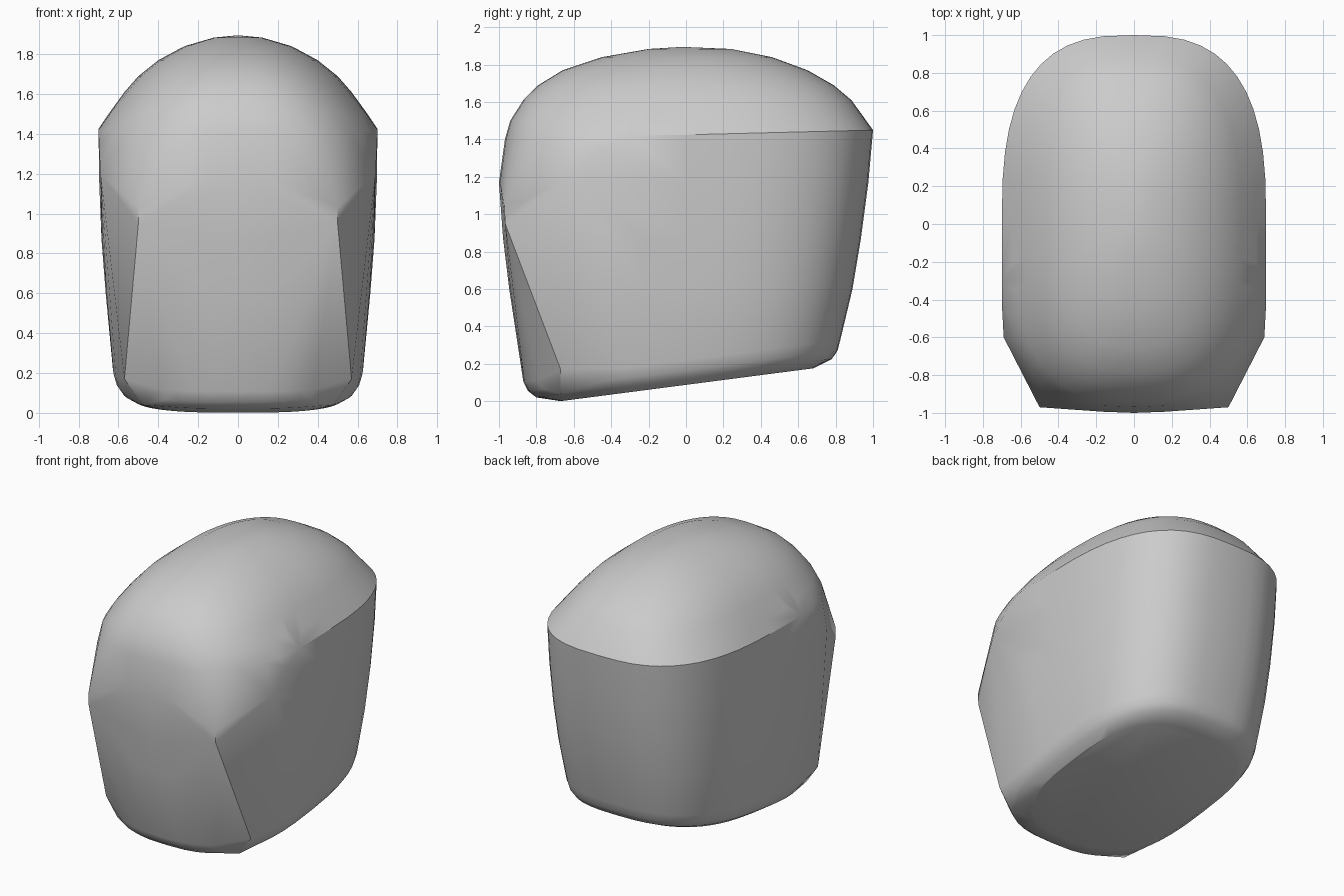
import bpy, bmesh, math

if "Cube" in bpy.data.objects:
    bpy.data.objects.remove(bpy.data.objects["Cube"], do_unlink=True)

# Single grey surface
grey = bpy.data.materials.new("plain grey")
grey.use_nodes = True
colour = (0.6, 0.6, 0.6, 1)
grey.diffuse_color = colour
grey.node_tree.nodes["Principled BSDF"].inputs["Base Color"].default_value = colour


def ring(bm, half_width, front, back, height, slope=0.0, power=2.8, steps=48):
    """Add a rounded-box outline on a plane that tilts up towards the back."""
    for i in range(steps):
        a = math.tau * i / steps
        c, s = math.cos(a), math.sin(a)
        x = half_width * math.copysign(abs(c) ** (2 / power), c)
        y = (back if s > 0 else front) * abs(s) ** (2 / power)
        bm.verts.new((x, y, height + slope * y))


bm = bmesh.new()

# Tilted base with a rounded lower edge: half width, front, back, height
for w, f, b, h in [(0.53, -0.67, 0.68, 0.088), (0.585, -0.80, 0.78, 0.125),
                   (0.612, -0.845, 0.81, 0.165), (0.628, -0.87, 0.825, 0.22)]:
    ring(bm, w, f, b, h, slope=0.13)

# Flaring side walls
for w, f, b, h in [(0.664, -0.945, 0.89, 0.6), (0.685, -0.978, 0.935, 0.87),
                   (0.697, -1.0, 0.975, 1.17)]:
    ring(bm, w, f, b, h)

# Rim and dome
ring(bm, 0.70, -0.968, 1.0, 1.425, slope=0.025)
for w, f, b, h, p in [(0.65, -0.94, 0.96, 1.50, 2.7), (0.57, -0.87, 0.885, 1.61, 2.6),
                      (0.50, -0.79, 0.79, 1.69, 2.5), (0.40, -0.66, 0.65, 1.77, 2.4),
                      (0.27, -0.45, 0.46, 1.84, 2.3), (0.12, -0.20, 0.24, 1.884, 2.2)]:
    ring(bm, w, f, b, h, power=p)
bm.verts.new((0, -0.02, 1.895))

# Pointed front corners and the shoulder leading to them
for side in (-1, 1):
    for x, y, z in [(0.50, -0.97, 1.03), (0.50, -0.967, 0.95), (0.57, -0.67, 0.17),
                    (0.48, -0.67, 0.04), (0.69, -0.60, 1.20),
                    (0.698, -0.45, 1.35), (0.70, -0.30, 1.42)]:
        bm.verts.new((side * x, y, z))

# Wrap everything in one convex skin
hull = bmesh.ops.convex_hull(bm, input=bm.verts)
loose = {g for g in hull["geom_interior"] + hull["geom_unused"]
         if isinstance(g, bmesh.types.BMVert)}
bmesh.ops.delete(bm, geom=list(loose), context='VERTS')
bmesh.ops.recalc_face_normals(bm, faces=bm.faces)

mesh = bpy.data.meshes.new("rounded_shell")
bm.to_mesh(mesh)
bm.free()
mesh.materials.append(grey)
shell = bpy.data.objects.new("rounded_shell", mesh)
bpy.context.collection.objects.link(shell)
bpy.context.view_layer.objects.active = shell
shell.select_set(True)
bpy.ops.object.shade_smooth_by_angle(angle=math.radians(30))
